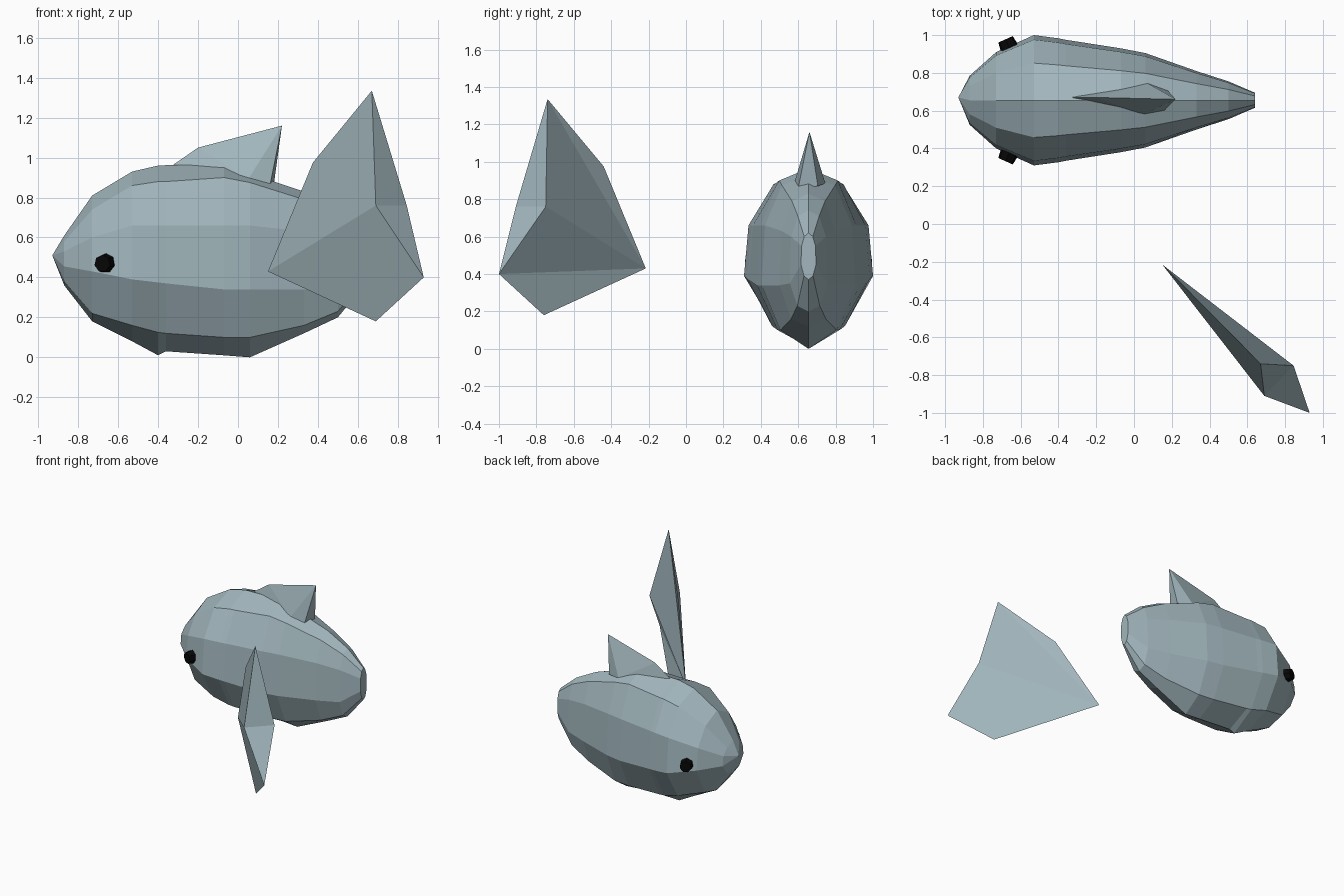
import bpy, bmesh
from mathutils import Vector

default_cube = bpy.data.objects.get("Cube")
if default_cube:
    bpy.data.objects.remove(default_cube, do_unlink=True)


def make_material(name, colour):
    material = bpy.data.materials.new(name)
    material.use_nodes = True
    material.diffuse_color = colour
    shader = next(n for n in material.node_tree.nodes if n.type == "BSDF_PRINCIPLED")
    shader.inputs["Base Color"].default_value = colour
    shader.inputs["Roughness"].default_value = 0.8
    return material


skin = make_material("blue grey skin", (0.36, 0.47, 0.51, 1))
black = make_material("eye black", (0.002, 0.002, 0.002, 1))


def finish(name, bm, material):
    """Turn a bmesh into a flat shaded object with outward normals."""
    bmesh.ops.recalc_face_normals(bm, faces=bm.faces[:])
    mesh = bpy.data.meshes.new(name)
    bm.to_mesh(mesh)
    bm.free()
    mesh.materials.append(material)
    part = bpy.data.objects.new(name, mesh)
    bpy.context.collection.objects.link(part)
    return part


# Body: lofted rings along x, each with ridge, shoulder, upper side,
# widest line, lower side and keel heights
CENTRE = 0.655
side_widths = (0.57, 0.93, 1.0, 0.6)
stations = [
    (-.87, .13, .61, .58, .53, .455, .38, .36),
    (-.73, .255, .81, .74, .6, .43, .22, .18),
    (-.53, .345, .93, .86, .66, .39, .16, .08),
    (-.4, .328, .96, .88, .66, .375, .125, .01),
    (-.36, .32, .962, .88, .66, .37, .12, .03),
    (-.07, .275, .965, .9, .66, .34, .1, .01),
    (.06, .25, .92, .875, .66, .34, .1, 0),
    (.33, .155, .83, .79, .63, .34, .16, .12),
    (.5, .1, .74, .71, .6, .35, .23, .2),
    (.64, .04, .62, .6, .55, .45, .39, .37),
]


def body_ring(bm, x, width, top, *heights):
    sides, keel = heights[:-1], heights[-1]
    half = [(width * ratio, z) for ratio, z in zip(side_widths, sides)]
    outline = [(0, top)] + half + [(0, keel)]
    outline += [(-offset, z) for offset, z in reversed(half)]
    return [bm.verts.new((x, CENTRE + offset, z)) for offset, z in outline]


bm = bmesh.new()
rings = [body_ring(bm, *station) for station in stations]
count = len(rings[0])
nose = bm.verts.new((-.93, .67, .51))
for i in range(count):
    j = (i + 1) % count
    bm.faces.new((nose, rings[0][i], rings[0][j]))
    for front, back in zip(rings, rings[1:]):
        bm.faces.new((front[i], back[i], back[j], front[j]))
bm.faces.new(rings[-1])
finish("body", bm, skin)

# Back fin: a wedge swept towards the rear
bm = bmesh.new()
wedge = [(-.33, .67, .96), (-.2, .67, 1.05), (.22, .66, 1.16),
         (.05, .58, .89), (.07, .745, .885), (.16, .6, .86), (.18, .705, .87)]
corners = [bm.verts.new(point) for point in wedge]
bmesh.ops.convex_hull(bm, input=corners)
finish("back_fin", bm, skin)

# Tail fin: a separate blade, thick at its root and thin along the outline
bm = bmesh.new()
blade = {
    "top": (.67, -.74, 1.335),
    "shoulder": (.375, -.44, .975),
    "tip": (.15, -.215, .43),
    "bottom": (.69, -.76, .18),
    "heel": (.93, -1, .4),
    "near": (.69, -.91, .76),
    "far": (.845, -.75, .76),
}
corner = {key: bm.verts.new(point) for key, point in blade.items()}
for ridge in ("near", "far"):
    for names in (("top", "shoulder", "tip"), ("tip", "bottom", "heel")):
        bm.faces.new([corner[key] for key in names + (ridge,)])
for end in ("top", "heel"):
    bm.faces.new([corner[key] for key in (end, "near", "far")])
finish("tail_fin", bm, skin)

# Eyes: short faceted studs facing outwards and slightly forwards
for name, y, direction in (("right_eye", .355, -1), ("left_eye", .955, 1)):
    bm = bmesh.new()
    bmesh.ops.create_cone(bm, cap_ends=True, segments=7, radius1=.05,
                          radius2=.043, depth=.05)
    eye = finish(name, bm, black)
    eye.location = (-.67, y, .47)
    facing = Vector((-.4, direction * .9, 0))
    eye.rotation_euler = facing.to_track_quat("Z", "Y").to_euler()
